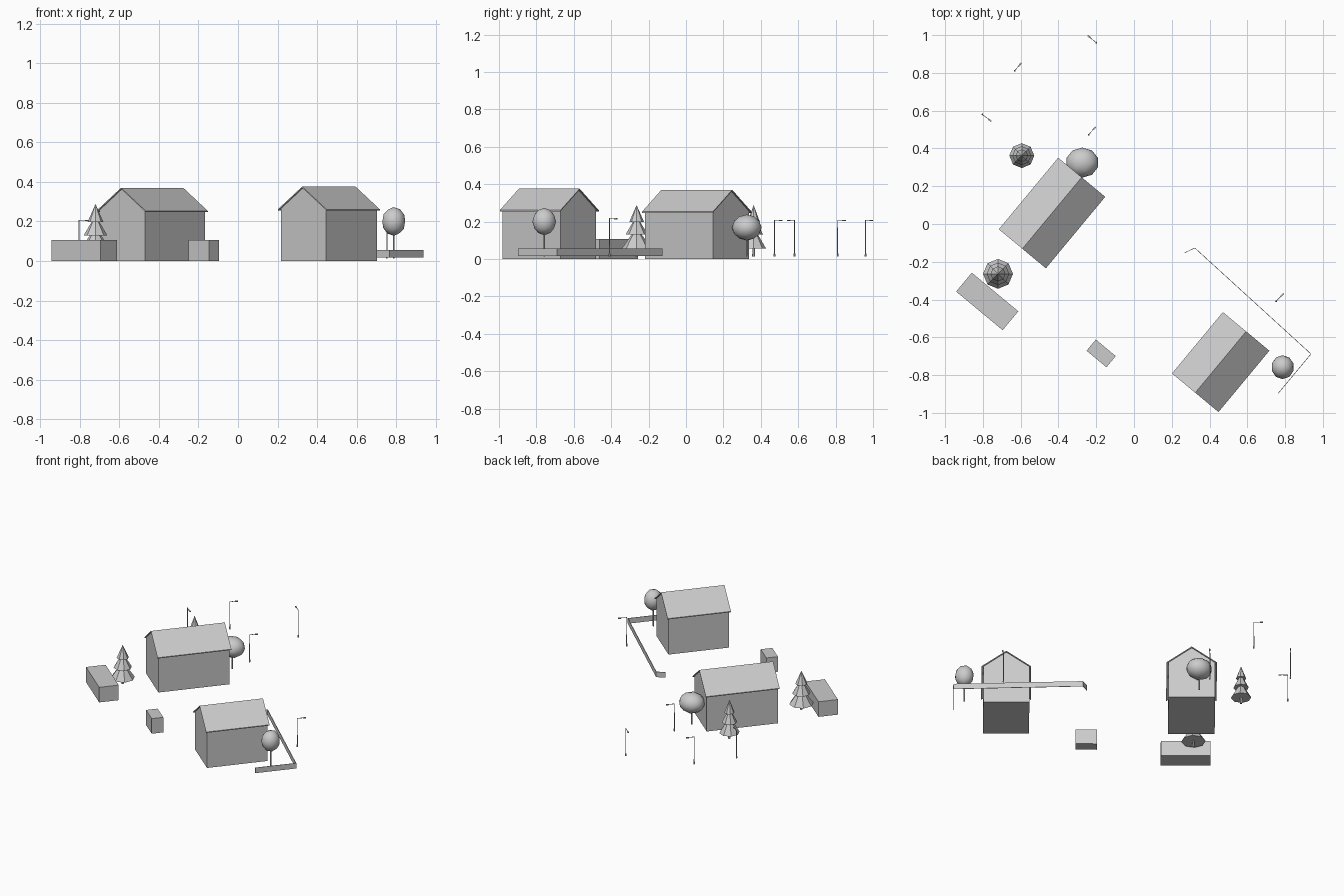
import bpy, bmesh, math
from mathutils import Vector, Matrix

if "Cube" in bpy.data.objects:
    bpy.data.objects.remove(bpy.data.objects["Cube"])


def finish(name, bm, smooth=False):
    bmesh.ops.recalc_face_normals(bm, faces=bm.faces)
    me = bpy.data.meshes.new(name)
    bm.to_mesh(me)
    bm.free()
    for p in me.polygons:
        p.use_smooth = smooth
    ob = bpy.data.objects.new(name, me)
    bpy.context.collection.objects.link(ob)
    return ob


def place(ob, x, y, angle):
    ob.location = (x, y, 0)
    ob.rotation_euler.z = math.radians(angle)


def extrude_profile(name, profile, half):
    # profile in local y/z, swept along local x
    bm = bmesh.new()
    face = bm.faces.new([bm.verts.new((-half, y, z)) for y, z in profile])
    res = bmesh.ops.extrude_face_region(bm, geom=[face])
    moved = [g for g in res["geom"] if isinstance(g, bmesh.types.BMVert)]
    bmesh.ops.translate(bm, verts=moved, vec=(2 * half, 0, 0))
    return finish(name, bm)


def add_box(bm, center, size, angle=0.0):
    m = (Matrix.Translation(center) @ Matrix.Rotation(angle, 4, 'Z')
         @ Matrix.Diagonal((*size, 1)))
    bmesh.ops.create_cube(bm, size=1, matrix=m)


def add_cone(bm, x, y, z0, z1, r0, r1, n, caps=True):
    bmesh.ops.create_cone(bm, cap_ends=caps, segments=n, radius1=r0, radius2=r1,
                          depth=z1 - z0,
                          matrix=Matrix.Translation((x, y, (z0 + z1) / 2)))


def house(tag, x, y, half_len, half_wid, eave, ridge):
    # gabled body
    t, over = 0.006, 0.012
    w = half_wid - over
    top = ridge - (ridge - eave) * w / half_wid - t
    body = extrude_profile(tag + "_walls",
                           [(-w, 0), (w, 0), (w, top), (0, ridge - t), (-w, top)],
                           half_len - 0.009)
    place(body, x, y, 50.3)
    # thin overhanging roof
    roof = extrude_profile(tag + "_roof",
                           [(-half_wid, eave), (0, ridge), (half_wid, eave),
                            (half_wid, eave - t), (0, ridge - t), (-half_wid, eave - t)],
                           half_len)
    place(roof, x, y, 50.3)


house("large_house", -0.434, 0.058, 0.246, 0.162, 0.253, 0.37)
house("small_house", 0.459, -0.731, 0.211, 0.16, 0.261, 0.376)

# low sheds
for name, x, y, l, w in (("long_shed", -0.777, -0.41, 0.32, 0.13),
                         ("small_shed", -0.174, -0.685, 0.137, 0.077)):
    bm = bmesh.new()
    add_box(bm, (0, 0, 0.0535), (l, w, 0.107))
    place(finish(name, bm), x, y, -39.7)

# garden fence: thin strips along a path
path = [Vector(p) for p in ((0.267, -0.153), (0.322, -0.127), (0.937, -0.688), (0.763, -0.897))]
bm = bmesh.new()
for a, b in zip(path, path[1:]):
    c, d = (a + b) / 2, b - a
    add_box(bm, (c.x, c.y, 0.036), (d.length, 0.003, 0.038), math.atan2(d.y, d.x))
finish("garden_fence", bm)

# conifers: three stacked low-poly cones on a trunk
for i, (x, y, s) in enumerate(((-0.594, 0.362, 0.066), (-0.72, -0.264, 0.079))):
    bm = bmesh.new()
    add_cone(bm, x, y, 0.013, 0.08, 0.008, 0.007, 6)
    for z0, z1, k in ((0.056, 0.17, 1.0), (0.13, 0.232, 0.75), (0.198, 0.288, 0.5)):
        add_cone(bm, x, y, z0, z1, s * k, 0.0, 8)
    finish("conifer_%d" % (i + 1), bm)

# round trees: smooth crown on a slim trunk
for i, (x, y, z, rad) in enumerate(((-0.274, 0.325, 0.168, (0.086, 0.078, 0.068)),
                                    (0.787, -0.758, 0.2, (0.059, 0.062, 0.071)))):
    bm = bmesh.new()
    bmesh.ops.create_icosphere(bm, subdivisions=2, radius=1.02,
                               matrix=Matrix.Translation((x, y, z)) @ Matrix.Diagonal((*rad, 1)))
    finish("round_tree_crown_%d" % (i + 1), bm, True)
    bm = bmesh.new()
    add_cone(bm, x, y, 0.013, z, 0.005, 0.004, 6)
    finish("round_tree_trunk_%d" % (i + 1), bm)

# street lamps: foot, pole, arm and lamp head
lamps = (((-0.2, 0.96), (-0.245, 0.998), 0), ((-0.632, 0.811), (-0.597, 0.852), 0),
         ((-0.803, 0.58), (-0.755, 0.543), 0), ((-0.24, 0.473), (-0.203, 0.514), 0),
         ((0.752, -0.409), (0.792, -0.368), 0.01))
for i, (foot, head, lift) in enumerate(lamps):
    a, b = Vector(foot), Vector(head)
    d = b - a
    ang = math.atan2(d.y, d.x)
    bm = bmesh.new()
    add_cone(bm, a.x, a.y, 0.013, 0.03, 0.005, 0.004, 6)
    add_cone(bm, a.x, a.y, 0.03, 0.208 + lift, 0.0028, 0.0022, 6)
    c = a + d / 2
    add_box(bm, (c.x, c.y, 0.206 + lift), (d.length, 0.003, 0.003), ang)
    h = b - d.normalized() * 0.01
    add_box(bm, (h.x, h.y, 0.205 + lift), (0.02, 0.008, 0.006), ang)
    finish("street_lamp_%d" % (i + 1), bm)
